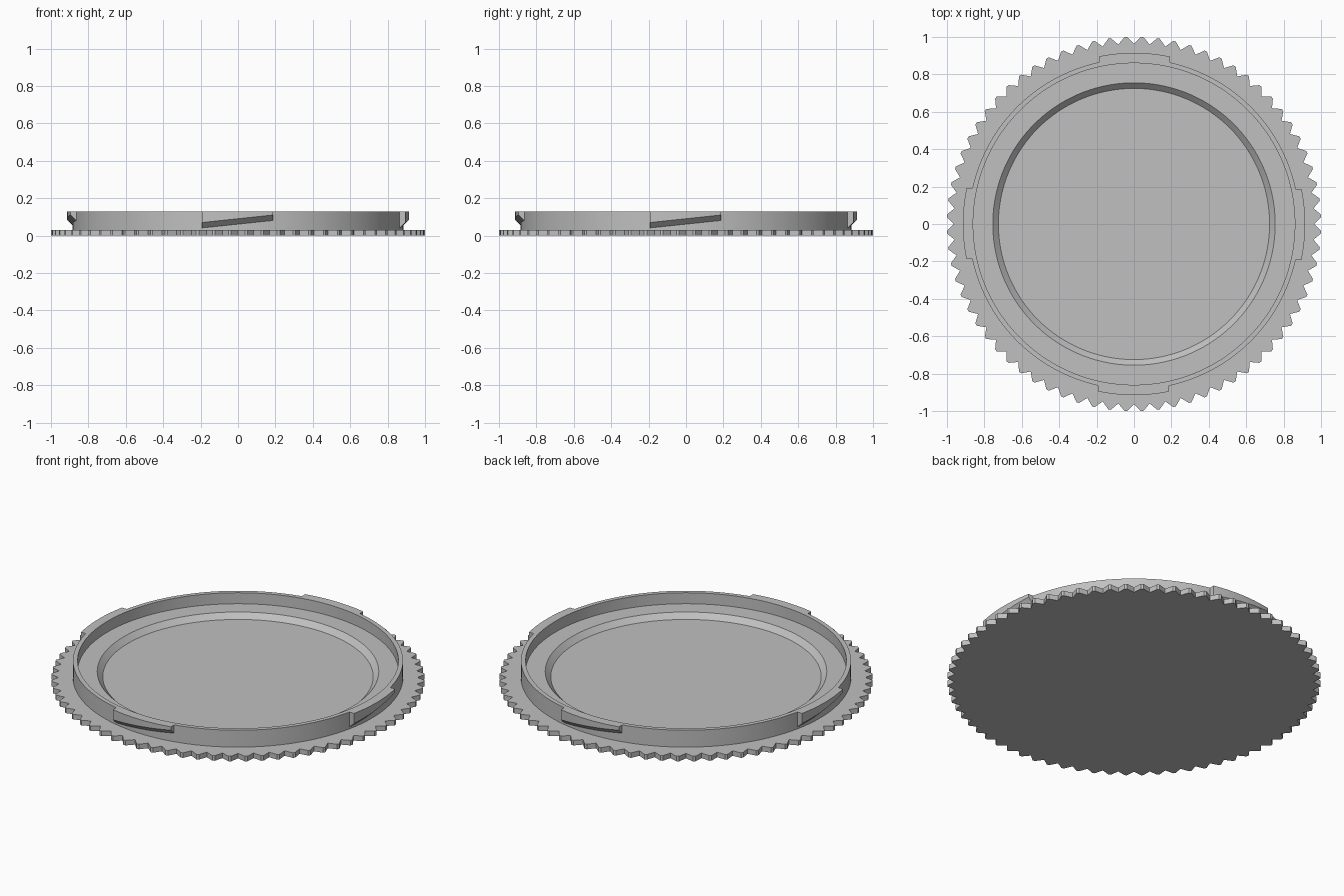
import bpy, bmesh, math
from mathutils import Matrix

if "Cube" in bpy.data.objects:
    bpy.data.objects.remove(bpy.data.objects["Cube"])

TEETH = 72
FLOOR, LEDGE, FLANGE, TOP = 0.035, 0.065, 0.03, 0.13
RING_IN, RING_OUT, TAB_OUT = 0.86, 0.885, 0.915
VALLEY, TIP = 0.963, 1.001

grey = bpy.data.materials.new("plain grey")
grey.use_nodes = True
colour = (0.53, 0.53, 0.53, 1)
grey.diffuse_color = colour
grey.node_tree.nodes["Principled BSDF"].inputs["Base Color"].default_value = colour


def finish(bm, name):
    mesh = bpy.data.meshes.new(name)
    bm.to_mesh(mesh)
    bm.free()
    mesh.materials.append(grey)
    obj = bpy.data.objects.new(name, mesh)
    bpy.context.collection.objects.link(obj)
    bpy.ops.object.select_all(action='DESELECT')
    obj.select_set(True)
    bpy.context.view_layer.objects.active = obj
    bpy.ops.object.shade_smooth_by_angle(angle=math.radians(20))
    return obj


# Directions shared by both turned parts: valley, then two corners of each tooth tip
pitch = math.tau / TEETH
spokes = [((i + part) * pitch, VALLEY if part == 0 else TIP)
          for i in range(TEETH) for part in (0, 0.42, 0.58)]


def lathe(name, profile, cap_first):
    """Turn (radius, height) points; radius None follows the tooth outline."""
    bm = bmesh.new()
    loops = []
    for radius, z in profile:
        loop = []
        for angle, edge in spokes:
            r = edge if radius is None else radius
            loop.append(bm.verts.new((r * math.cos(angle), r * math.sin(angle), z)))
        loops.append(loop)
    n = len(spokes)
    for low, high in zip(loops, loops[1:]):
        for i in range(n):
            j = (i + 1) % n
            bm.faces.new((low[i], low[j], high[j], high[i]))
    if cap_first == "down":
        bm.faces.new(loops[0][::-1])
    else:
        bm.faces.new(loops[0])
    return finish(bm, name)


# Toothed flange with its flat underside
lathe("toothed_flange", [(None, 0), (None, FLANGE), (RING_OUT, FLANGE)], "down")

# Recessed floor, sloped step, ledge and upright ring
lathe("recessed_ring", [(0.725, FLOOR), (0.755, LEDGE), (RING_IN, LEDGE),
                        (RING_IN, TOP), (RING_OUT, TOP), (RING_OUT, FLANGE)], "up")


# Locking tabs: chamfered underside climbs along each tab
def locking_tab(name, turn, x0=-0.193, x1=0.188, steps=20):
    bm = bmesh.new()
    sections = []
    for k in range(steps + 1):
        t = k / steps
        x = x0 + (x1 - x0) * t
        rise = 0.04 * t
        inner = RING_OUT - 0.001
        section = [(inner, TOP), (TAB_OUT, TOP),
                   (TAB_OUT, 0.07 + rise), (inner, 0.04 + rise)]
        sections.append([bm.verts.new((x, -math.sqrt(r * r - x * x), z))
                         for r, z in section])
    for a, b in zip(sections, sections[1:]):
        for i in range(4):
            j = (i + 1) % 4
            bm.faces.new((a[i], a[j], b[j], b[i]))
    bm.faces.new(sections[0])
    bm.faces.new(sections[-1])
    bmesh.ops.recalc_face_normals(bm, faces=bm.faces)
    bm.transform(Matrix.Rotation(turn, 4, 'Z'))
    finish(bm, name)


for i, side in enumerate(("front", "left", "back", "right")):
    locking_tab(side + "_locking_tab", i * math.pi / 2)
